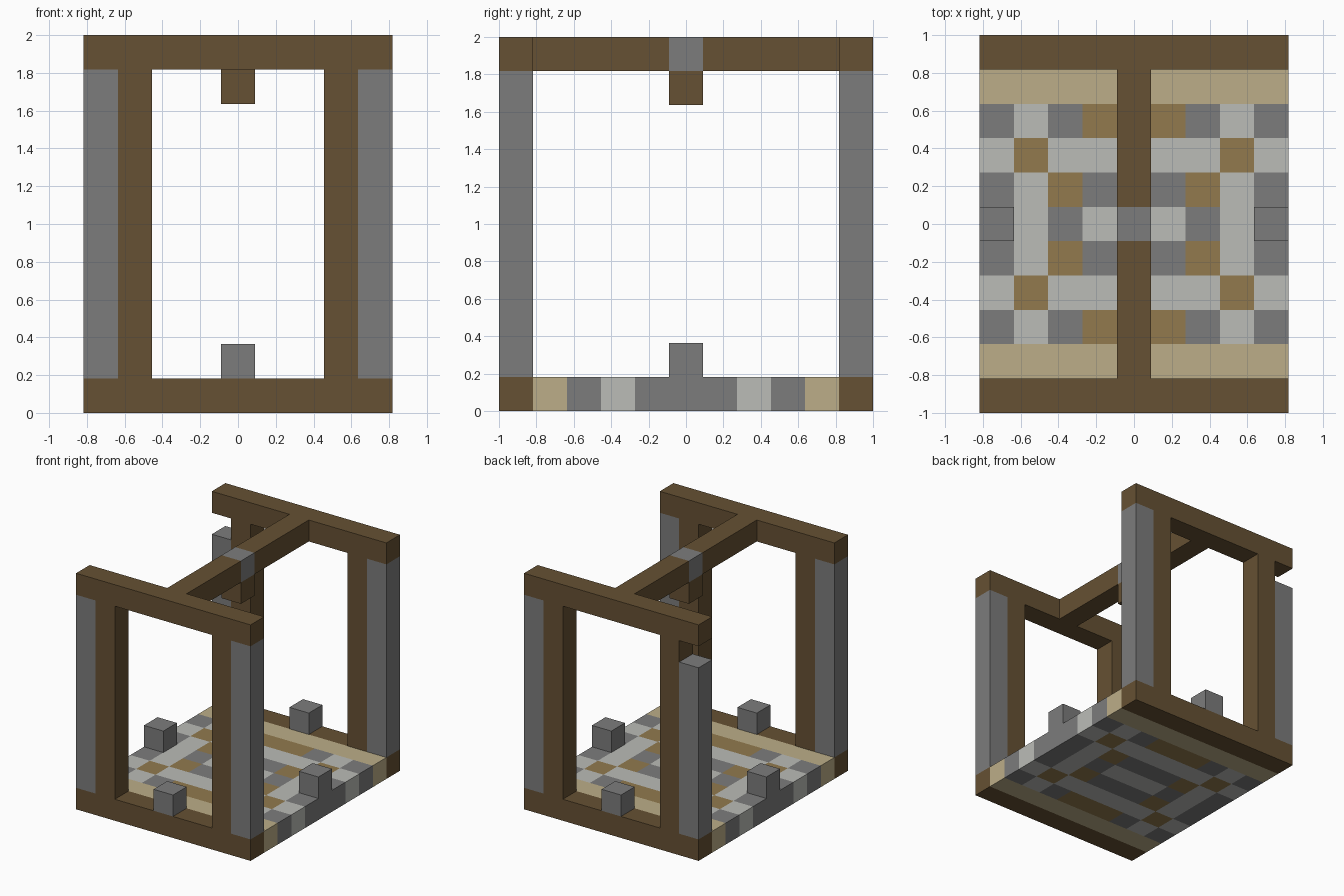
import bpy, bmesh
from mathutils import Vector

cube = bpy.data.objects.get("Cube")
if cube:
    bpy.data.objects.remove(cube, do_unlink=True)

U = 2 / 11  # side of one block


def material(name, color):
    m = bpy.data.materials.new(name)
    m.use_nodes = True
    m.diffuse_color = (*color, 1)
    m.node_tree.nodes["Principled BSDF"].inputs["Base Color"].default_value = (*color, 1)
    return m


brown = material("dark wood", (0.133, 0.082, 0.033))
gray = material("gray stone", (0.202, 0.202, 0.202))
light = material("pale stone", (0.497, 0.503, 0.474))
tan = material("pale wood", (0.503, 0.423, 0.246))
ochre = material("ochre wood", (0.287, 0.195, 0.076))


def block(name, mats, center, size, cuts=False, rule=None):
    """Box in block units: x and y centred, z measured from its base.
    Optionally cut along block lines and coloured by rule(column, row)."""
    bm = bmesh.new()
    bmesh.ops.create_cube(bm, size=U)
    for v in bm.verts:
        v.co = Vector([c * s for c, s in zip(v.co, size)])
        v.co += Vector((center[0], center[1], center[2] + size[2] / 2)) * U
    if cuts:
        for axis in range(2):
            normal = Vector((axis == 0, axis == 1, 0))
            for k in range(1, size[axis]):
                offset = (center[axis] + k - size[axis] / 2) * U
                bmesh.ops.bisect_plane(bm, geom=bm.verts[:] + bm.edges[:] + bm.faces[:],
                                       plane_co=normal * offset, plane_no=normal)
    if rule:
        for f in bm.faces:
            # step slightly inside so side faces take their own block's colour
            p = (f.calc_center_median() - f.normal * U * 0.1) / U
            f.material_index = rule(round(p.x), round(p.y))
    me = bpy.data.meshes.new(name)
    bm.to_mesh(me)
    bm.free()
    for m in mats:
        me.materials.append(m)
    ob = bpy.data.objects.new(name, me)
    bpy.context.collection.objects.link(ob)
    return ob


# Patterned floor: rows outward from the middle, columns outward from the middle
ROWS = ["LGLPG"[0:1] + "LGLG"[1:2] + "", "", "", ""]
ROWS = ["LLGLG", "GGOLG", "LLLOL", "OOGLG", "TTTTT"]
block("floor", [gray, light, tan, ochre], (0, 0, 0), (9, 9, 1), True,
      lambda i, j: "GLTO".index(ROWS[abs(j)][abs(i)]))

# End frames: sill, lintel, wooden posts and stone outer posts
for end, sy in (("front", -1), ("back", 1)):
    y = 5 * sy
    block(end + "_sill", [brown], (0, y, 0), (9, 1, 1))
    block(end + "_lintel", [brown], (0, y, 10), (9, 1, 1))
    for side, sx in (("left", 1), ("right", -1)):
        block(f"{end}_{side}_wood_post", [brown], (3 * sx, y, 1), (1, 1, 9))
        # the back right stone post stops one block short of the lintel
        height = 8 if (sx, sy) == (-1, 1) else 9
        block(f"{end}_{side}_stone_post", [gray], (4 * sx, y, 1), (1, 1, height))
    block(end + "_stone_stub", [gray], (0, y, 1), (1, 1, 1))
    block(end + "_ridge_beam", [brown], (0, 2.5 * sy, 10), (1, 4, 1))

# Stone stubs at the open sides
for side, sx in (("left", 1), ("right", -1)):
    block(side + "_stone_stub", [gray], (4 * sx, 0, 1), (1, 1, 1))

# Ridge keystone and the block hanging from it
block("ridge_keystone", [gray], (0, 0, 10), (1, 1, 1))
block("hanging_block", [brown], (0, 0, 9), (1, 1, 1))
